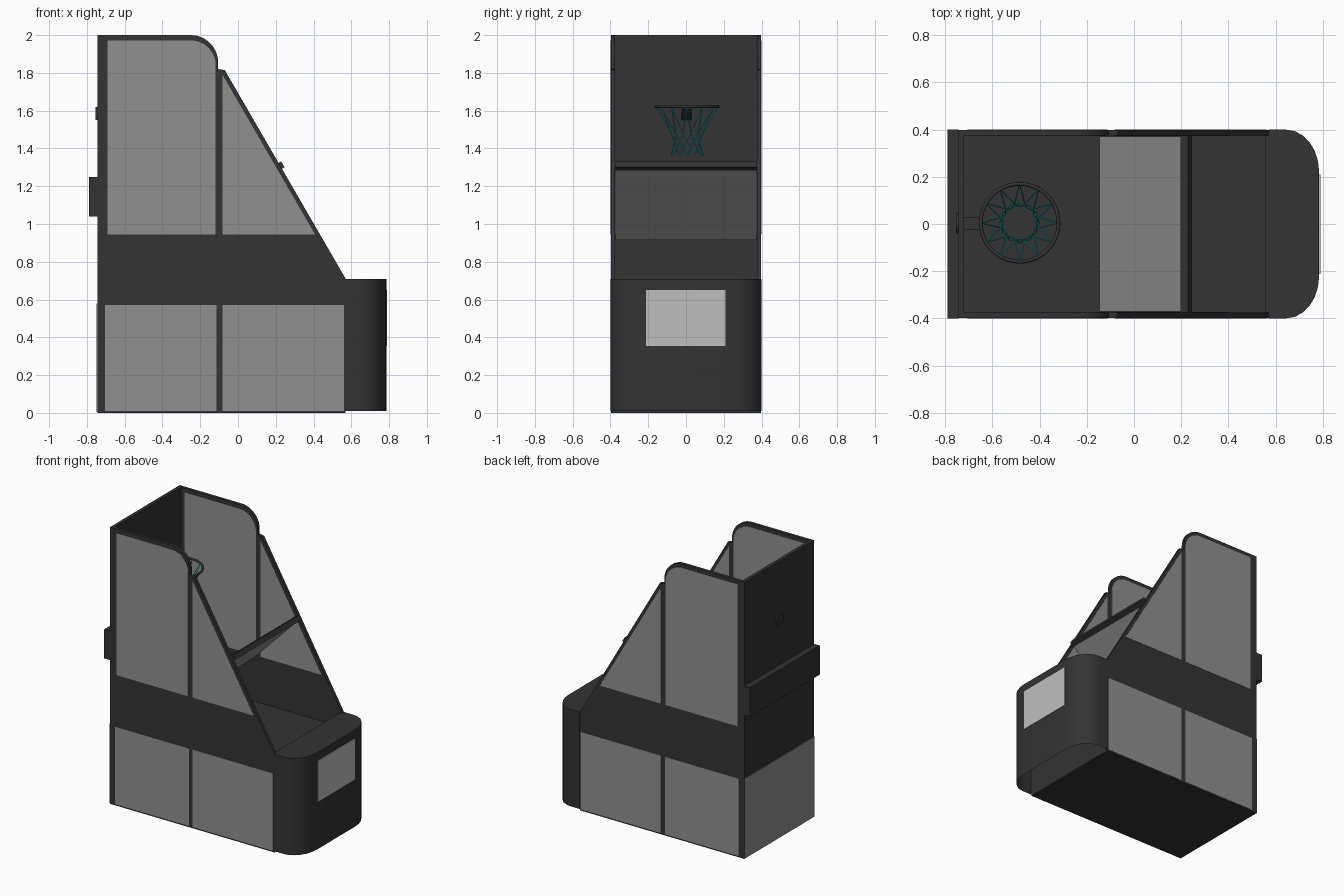
import bpy, bmesh, math
from mathutils import Vector

if "Cube" in bpy.data.objects:
    bpy.data.objects.remove(bpy.data.objects["Cube"])


def mat(name, r, g, b):
    m = bpy.data.materials.new(name)
    m.diffuse_color = (r, g, b, 1)
    m.use_nodes = True
    m.node_tree.nodes["Principled BSDF"].inputs["Base Color"].default_value = m.diffuse_color
    return m


DARK = mat("charcoal", 0.033, 0.033, 0.033)
GREY = mat("panel grey", 0.28, 0.28, 0.28)
LIGHT = mat("light grey", 0.52, 0.52, 0.52)
CYAN = mat("net cyan", 0.0, 0.6, 0.62)


def finish(name, bm, material):
    bmesh.ops.recalc_face_normals(bm, faces=bm.faces)
    me = bpy.data.meshes.new(name)
    bm.to_mesh(me)
    bm.free()
    me.materials.append(material)
    ob = bpy.data.objects.new(name, me)
    bpy.context.collection.objects.link(ob)
    return ob


def extrude(name, base, shift, material, open_base=False):
    """Extrude a flat outline of 3D points along shift."""
    bm = bmesh.new()
    face = bm.faces.new([bm.verts.new(p) for p in base])
    res = bmesh.ops.extrude_face_region(bm, geom=[face], use_keep_orig=True)
    verts = [v for v in res["geom"] if isinstance(v, bmesh.types.BMVert)]
    bmesh.ops.translate(bm, verts=verts, vec=Vector(shift))
    if open_base:
        bmesh.ops.delete(bm, geom=[face], context="FACES_ONLY")
    return finish(name, bm, material)


def side_prism(name, pts, y0, y1, material):
    return extrude(name, [(x, y0, z) for x, z in pts], (0, y1 - y0, 0), material)


def box(name, x0, x1, y0, y1, z0, z1, material):
    return side_prism(name, [(x0, z0), (x1, z0), (x1, z1), (x0, z1)], y0, y1, material)


def arc(cx, cy, rx, ry, a0, a1, n):
    return [(cx + rx * math.cos(math.radians(a0 + (a1 - a0) * i / n)),
             cy + ry * math.sin(math.radians(a0 + (a1 - a0) * i / n))) for i in range(n + 1)]


def smooth(ob, angle=40):
    bpy.ops.object.select_all(action="DESELECT")
    bpy.context.view_layer.objects.active = ob
    ob.select_set(True)
    bpy.ops.object.shade_smooth_by_angle(angle=math.radians(angle))


# Side walls and their grey panels
wall = ([(-0.745, 0), (-0.745, 2)] + arc(-0.25, 1.855, 0.145, 0.145, 90, 0, 10)
        + [(-0.105, 1.82), (-0.07, 1.815), (0.57, 0.71), (0.57, 0)])
panels = {
    "lower_back_panel": [(-0.705, 0.01), (-0.705, 0.57), (-0.113, 0.57), (-0.113, 0.01)],
    "lower_front_panel": [(-0.082, 0.01), (-0.082, 0.57), (0.562, 0.57), (0.562, 0.01)],
    "upper_back_panel": [(-0.69, 0.945), (-0.69, 1.972)]
    + arc(-0.25, 1.84, 0.132, 0.132, 90, 0, 10) + [(-0.118, 0.945)],
    "upper_slope_panel": [(-0.082, 0.945), (-0.082, 1.79), (0.408, 0.945)],
}
for s, side in ((-1, "left"), (1, "right")):
    smooth(side_prism(side + "_side_wall", wall, s * 0.376, s * 0.398, DARK), 30)
    for name, pts in panels.items():
        side_prism(side + "_" + name, pts, s * 0.374, s * 0.4, GREY)

# Back wall, back panel and rear housing
box("back_wall", -0.745, -0.72, -0.398, 0.398, 0, 2, DARK)
box("back_lower_panel", -0.748, -0.744, -0.398, 0.398, 0.005, 0.58, GREY)
box("rear_housing", -0.79, -0.745, -0.4, 0.4, 1.04, 1.25, DARK)

# Base, ball floor and inner front wall
box("base_plate", -0.745, 0.57, -0.398, 0.398, 0, 0.01, DARK)
box("ball_floor", -0.72, 0.56, -0.376, 0.376, 0.59, 0.61, DARK)
box("inner_front_wall", 0.555, 0.57, -0.376, 0.376, 0, 0.71, DARK)

# Rounded front cabinet, open underneath
outline = ([(0.57, -0.4)] + arc(0.645, -0.22, 0.14, 0.18, -90, 0, 6)
           + arc(0.645, 0.22, 0.14, 0.18, 0, 90, 6) + [(0.57, 0.4)])
smooth(extrude("front_cabinet", [(x, y, 0.01) for x, y in outline], (0, 0, 0.7), DARK, True))
box("front_plate", 0.782, 0.79, -0.213, 0.21, 0.355, 0.65, LIGHT)

# Sloped ball return sheet hanging from a cross bar
side_prism("return_sheet", [(-0.147, 0.92), (0.213, 1.29), (0.217, 1.286), (-0.143, 0.916)],
           -0.372, 0.372, GREY)
bar = []
for u, v in ((-1, -1), (1, -1), (1, 1), (-1, 1)):
    bar.append((0.222 + 0.018 * (0.503 * u + 0.864 * v), 1.307 + 0.018 * (-0.864 * u + 0.503 * v)))
side_prism("cross_bar", bar, -0.376, 0.376, DARK)

# Hoop with bracket
HX, HY, HZ = -0.485, 0.005, 1.622
bpy.ops.mesh.primitive_torus_add(location=(HX, HY, HZ), major_radius=0.165, minor_radius=0.008,
                                 major_segments=40, minor_segments=8)
hoop = bpy.context.object
hoop.name = "hoop"
hoop.data.materials.append(DARK)
smooth(hoop, 60)
side_prism("hoop_arm", [(-0.72, 1.55), (-0.72, 1.625), (-0.648, 1.625), (-0.648, 1.61)],
           -0.023, 0.03, DARK)
plate = [(-0.04, 1.55)] + arc(0.002, 1.58, 0.042, 0.04, 180, 0, 8) + [(0.044, 1.55)]
extrude("hoop_back_plate", [(-0.755, y, z) for y, z in plate], (0.01, 0, 0), DARK)

# Net: mirrored crossing strands hung from twelve points
levels = [(0.163, 1.62, 0), (0.125, 1.555, 5), (0.083, 1.475, 15),
          (0.07, 1.44, 30), (0.075, 1.4, 45), (0.085, 1.36, 60)]
curve = bpy.data.curves.new("net", "CURVE")
curve.dimensions = "3D"
curve.bevel_depth = 0.0025
curve.bevel_resolution = 0
for i in range(12):
    for s in (-1, 1):
        sp = curve.splines.new("POLY")
        sp.points.add(len(levels) - 1)
        for p, (r, z, turn) in zip(sp.points, levels):
            a = math.radians(30 * i + s * turn)
            p.co = (HX + r * math.cos(a), HY + r * math.sin(a), z, 1)
curve.materials.append(CYAN)
net = bpy.data.objects.new("net", curve)
bpy.context.collection.objects.link(net)
bpy.ops.object.select_all(action="DESELECT")
bpy.context.view_layer.objects.active = net
net.select_set(True)
bpy.ops.object.convert(target="MESH")
